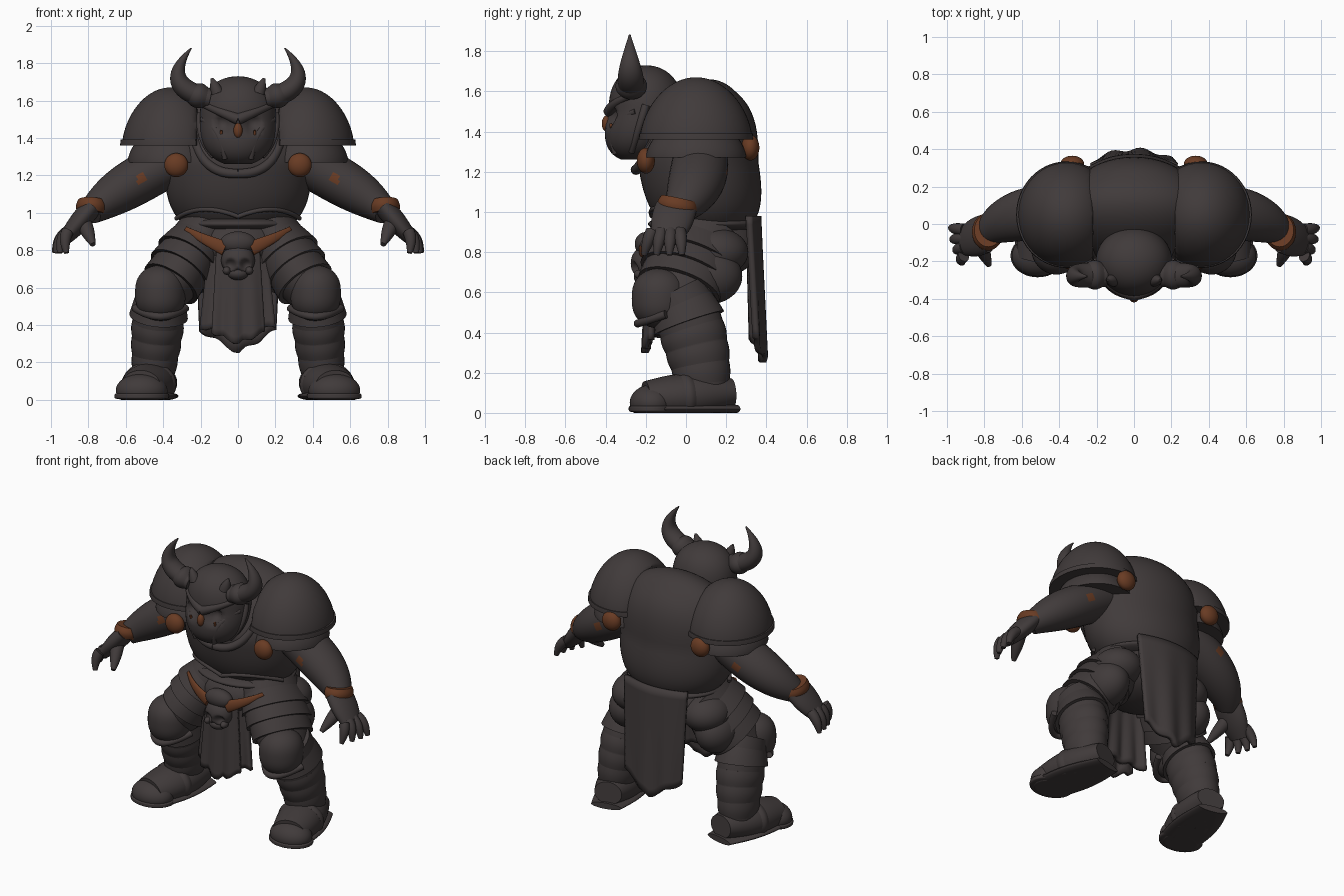
import bpy, bmesh, math
from mathutils import Vector

cube = bpy.data.objects.get("Cube")
if cube:
    bpy.data.objects.remove(cube, do_unlink=True)


def material(name, rgb):
    mat = bpy.data.materials.new(name)
    mat.use_nodes = True
    mat.diffuse_color = (*rgb, 1)
    mat.node_tree.nodes["Principled BSDF"].inputs["Base Color"].default_value = (*rgb, 1)
    return mat


IRON = material("dark_iron", (.052, .043, .043))
RUST = material("rust_brown", (.14, .044, .017))


def finish(name, bm, mat, mirror):
    bmesh.ops.recalc_face_normals(bm, faces=bm.faces)
    mesh = bpy.data.meshes.new(name)
    bm.to_mesh(mesh)
    bm.free()
    mesh.materials.append(mat)
    ob = bpy.data.objects.new(name, mesh)
    bpy.context.collection.objects.link(ob)
    bpy.ops.object.select_all(action='DESELECT')
    ob.select_set(True)
    bpy.context.view_layer.objects.active = ob
    bpy.ops.object.shade_smooth_by_angle(angle=math.radians(45))
    if mirror:
        ob.modifiers.new("mirror", 'MIRROR').use_mirror_merge = False
    return ob


def loft(name, shape, mat=IRON, mirror=True, ref=(0, 1, 0), inner=None, sides=32, steps=20):
    """Skin elliptic rings; shape(t) gives centre, direction and two radii."""
    bm = bmesh.new()
    rings = []
    for i in range(steps + 1):
        centre, along, ru, rv = shape(i / steps)
        u = along.cross(Vector(ref)).normalized()
        v = u.cross(along).normalized()
        ring = []
        for k in range(sides):
            a = math.tau * k / sides
            p = centre + u * math.cos(a) * max(ru, .002) + v * math.sin(a) * max(rv, .002)
            if inner is not None:
                p.x = max(p.x, inner)
            p.z = max(p.z, 0)
            ring.append(bm.verts.new(p))
        rings.append(ring)
    for low, high in zip(rings, rings[1:]):
        for k in range(sides):
            j = (k + 1) % sides
            bm.faces.new((low[k], low[j], high[j], high[k]))
    bm.faces.new(rings[0])
    bm.faces.new(rings[-1])
    return finish(name, bm, mat, mirror)


def limb(start, end, r_start, r_end, bulge=0, depth=1, bend=None):
    """Curved, tapering path with a swelling in the middle."""
    a, c = Vector(start), Vector(end)
    b = Vector(bend) if bend else (a + c) / 2

    def shape(t):
        centre = a.lerp(b, t).lerp(b.lerp(c, t), t)
        r = r_start + (r_end - r_start) * t + bulge * math.sin(math.pi * t)
        return centre, (b - a).lerp(c - b, t), r, r * depth
    return shape


def band(path, at, width, extra, flare=False):
    """Raised ring, or a flared plate, wrapped round part of a limb."""
    def shape(t):
        centre, along, ru, rv = path(at + width * (t - .5))
        grow = extra * (t if flare else math.sin(math.pi * t))
        return centre, along, ru + grow, rv + grow
    return shape


def dome(name, centre, radii, low=-1, high=1, fullness=2, mat=IRON, inner=None):
    """Ellipsoid, or a level slice of one; fullness squares off the profile."""
    first, last = math.asin(low), math.asin(high)

    def shape(t):
        s = math.sin(first + (last - first) * t)
        r = math.sqrt(max(0, 1 - abs(s) ** fullness))
        return Vector(centre) + Vector((0, 0, s * radii[2])), Vector((0, 0, 1)), r * radii[0], r * radii[1]
    return loft(name, shape, mat, centre[0] > 0, inner=inner, sides=48, steps=28)


def dent(ob, x, z, front, radius):
    """Press a round hollow into the front, alike on both sides."""
    for v in ob.data.vertices:
        d = math.hypot(abs(v.co.x) - x, v.co.z - z) / radius
        if d < 1 and v.co.y < front:
            v.co.y += radius * (1 - d * d)


def cloth(name, top, bottom, corner, folds, wrap):
    """Hanging sheet from (height, y, half width) to the same; corner lifts the hem, wrap curls the sides."""
    bm = bmesh.new()
    cols, rows = 24, 14
    grid = []
    for j in range(rows + 1):
        t = j / rows
        z, y, w = Vector(top).lerp(Vector(bottom), t)
        row = []
        for i in range(cols + 1):
            s = 2 * i / cols - 1
            hem = corner * abs(s) + .01 * math.sin(9 * s)
            row.append(bm.verts.new((s * w, y + wrap * s * s + .01 * t * math.sin(folds * s), z + t * hem)))
        grid.append(row)
    for a, b in zip(grid, grid[1:]):
        for i in range(cols):
            bm.faces.new((a[i], a[i + 1], b[i + 1], b[i]))
    solid = finish(name, bm, IRON, False).modifiers.new("thickness", 'SOLIDIFY')
    solid.thickness, solid.offset = .03, 0


# Torso leans back at the waist and slopes away below the helmet
cuirass = dome("cuirass", (0, .06, 1.25), (.39, .3, .41), low=-.85, fullness=3)
for vert in cuirass.data.vertices:
    p = vert.co
    p.y += .15 * max(0, 1.25 - p.z) + .8 * max(0, p.z - 1.3) * max(0, .25 - p.y)
dome("pelvis", (0, .09, .83), (.28, .28, .17))
dome("waist_rim", (0, .09, .94), (.32, .28, .05))
loft("collar_rim", limb((.24, -.03, 1.55), (0, -.25, 1.21), .025, .025, bend=(.25, -.24, 1.2)))
loft("belly_rim", limb((.33, .01, .97), (0, -.17, .98), .012, .012, bend=(.2, -.2, 1.06)))

# Helmet: the jaw is pushed forward towards the chin, then the eyes are hollowed
helmet = dome("helmet", (0, -.2, 1.49), (.205, .185, .24), low=-.95, fullness=2.7)
for vert in helmet.data.vertices:
    vert.co.y -= .25 * max(0, 1.5 - vert.co.z)
dent(helmet, .075, 1.475, -.25, .055)
loft("brow_ridge", limb((0, -.38, 1.5), (.19, -.27, 1.58), .03, .015, bend=(.1, -.37, 1.54)))
loft("cheek_guard", limb((.19, -.25, 1.5), (.07, -.35, 1.29), .015, .015, bend=(.09, -.41, 1.45)))
loft("helmet_edge", limb((.2, -.2, 1.53), (.13, -.27, 1.3), .02, .015, bend=(.22, -.24, 1.4)))
loft("cheek_mark", limb((.09, -.375, 1.44), (.088, -.365, 1.4), .007, .004, .002), RUST)
loft("brow_spike", limb((.11, -.3, 1.64), (.14, -.3, 1.72), .035, .006, .005))
dome("nose", (0, -.395, 1.44), (.024, .024, .04), mat=RUST)
horn = limb((.15, -.27, 1.61), (.25, -.28, 1.88), .055, .004, .018, 1.2, bend=(.43, -.28, 1.67))
loft("horn", horn)
loft("horn_socket", band(horn, .12, .16, .012))

# Shoulder armour, cut straight on the inner side
for part, height, radii, top in (("pauldron", 1.36, (.26, .28, .31), 1),
                                 ("pauldron_trim", 1.36, (.27, .285, .31), .1),
                                 ("lower_shoulder_plate", 1.27, (.23, .25, .2), .9)):
    dome(part, (.36, .05, height), radii, low=0, high=top, fullness=1.7, inner=.22)
for side, y in (("front", -.2), ("back", .32)):
    dome(side + "_shoulder_stud", (.33, y, 1.28 + y / 8), (.064, .045, .064), mat=RUST)

# Arms, with a rust patch above the elbow
arm = loft("arm", limb((.3, .07, 1.3), (.79, -.05, 1), .12, .065, .03, 1.12, bend=(.66, .08, 1.12)), steps=40)
arm.data.materials.append(RUST)
for face in arm.data.polygons:
    if math.hypot(face.center.x - .515, face.center.z - 1.18) < .03:
        face.material_index = 1
loft("bracelet", limb((.78, -.035, 1.065), (.785, -.05, .995), .074, .074, .01, 1.2), RUST)

# Hands
loft("palm", limb((.79, -.05, 1.02), (.925, -.1, .86), .055, .035, .008, 1.9))
for i, label in enumerate(("little", "ring", "middle", "index")):
    base = Vector((.91, -.03 - .047 * i, .9))
    tip = Vector((.98 - .007 * i * i, -.02 - .063 * i, .785))
    knuckle = (base + tip) / 2 + Vector((.02, 0, .02))
    loft(label + "_finger", limb(base, tip, .032, .014, .006, bend=knuckle), sides=16)
loft("thumb", limb((.83, -.09, .96), (.775, -.22, .83), .042, .014, .008), sides=16)

# Legs
thigh = limb((.17, .08, .9), (.4, -.06, .56), .15, .125, .02, 1.35)
shin = limb((.41, -.05, .6), (.455, .09, .1), .13, .105, .018, 1.18, bend=(.43, .06, .4))
loft("thigh", thigh)
dome("thigh_back", (.32, .11, .68), (.13, .17, .14))
loft("lower_leg", shin)
for label, at in (("upper", .3), ("middle", .5), ("lower", .7)):
    loft(label + "_tasset", band(thigh, at, .25, .025, flare=True))
for label, at in (("calf", .5), ("shin", .68), ("ankle", .85)):
    loft(label + "_wrap", band(shin, at, .17, .005))
dome("hip_pad", (.26, .15, .8), (.15, .16, .12))
dome("knee_guard", (.415, -.13, .57), (.135, .14, .15), fullness=2.6)
loft("knee_rim", limb((.55, -.1, .49), (.28, -.1, .49), .02, .02, bend=(.415, -.38, .4)))
loft("knee_cuff", band(shin, .25, .2, .02, flare=True))

# Boots, toes turned out
boot = limb((.42, .23, .1), (.52, -.2, .07), .09, .11, .04, .8)
loft("boot", boot, ref=(0, 0, 1))
loft("boot_strap", band(boot, .55, .12, .008), ref=(0, 0, 1))
dome("toe_cap", (.515, -.17, .05), (.138, .11, .09))
loft("boot_sole", limb((.42, .25, .02), (.515, -.2, .02), .1, .13, .03, .2), ref=(0, 0, 1))
dome("toe_sole", (.515, -.17, .02), (.145, .115, .02), fullness=6)

# Belt, skull ornament and hanging cloths
loft("belt", limb((.28, -.13, .915), (.07, -.215, .81), .012, .04, depth=.5, bend=(.19, -.21, .86)), RUST)
dome("buckle", (0, -.2, .84), (.095, .055, .06))
skull = dome("skull", (0, -.2, .745), (.09, .075, .085))
dent(skull, .04, .725, -.2, .032)
dent(skull, 0, .685, -.2, .018)
dome("skull_jaw", (0, -.215, .675), (.055, .045, .035))
dome("skull_cheek", (.06, -.23, .69), (.022, .03, .022))
cloth("front_cloth", (.84, -.18, .11), (.3, -.2, .14), .06, 8, .02)
cloth("front_under_cloth", (.84, -.14, .15), (.4, -.16, .2), -.02, 11, .03)
cloth("back_cloth", (.98, .36, .23), (.25, .385, .2), .12, 8, -.05)
